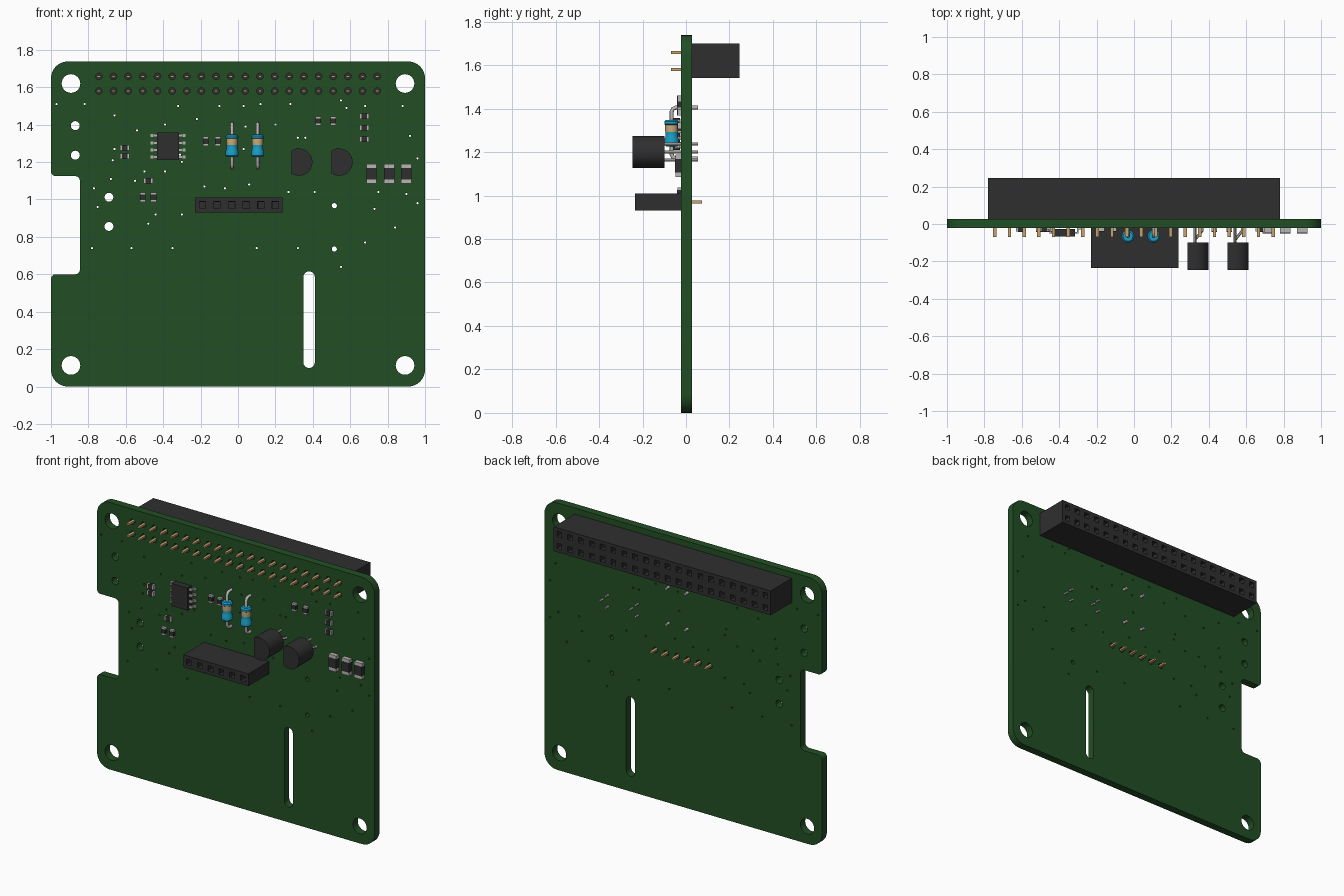
import bpy, bmesh, math
from mathutils import Vector, Matrix

if "Cube" in bpy.data.objects:
    bpy.data.objects.remove(bpy.data.objects["Cube"], do_unlink=True)


def material(name, rgb):
    m = bpy.data.materials.new(name)
    m.use_nodes = True
    m.diffuse_color = (*rgb, 1)
    m.node_tree.nodes["Principled BSDF"].inputs["Base Color"].default_value = (*rgb, 1)
    return m


GREEN = material("board green", (0.016, 0.078, 0.018))
BLACK = material("black plastic", (0.028, 0.028, 0.029))
GREY = material("tinned metal", (0.48, 0.47, 0.45))
GOLD = material("gold pin", (0.58, 0.36, 0.16))
BLUE = material("resistor blue", (0.01, 0.34, 0.55))
TAN = material("band tan", (0.60, 0.42, 0.20))
FRONT, BACK = -0.022, 0.028          # y of the two board faces


def finish(name, bm, mats, smooth=False):
    bmesh.ops.recalc_face_normals(bm, faces=bm.faces)
    me = bpy.data.meshes.new(name)
    bm.to_mesh(me)
    bm.free()
    for m in mats:
        me.materials.append(m)
    ob = bpy.data.objects.new(name, me)
    bpy.context.collection.objects.link(ob)
    if smooth:
        select(ob)
        bpy.ops.object.shade_smooth_by_angle(angle=math.radians(35))
    return ob


def select(ob):
    bpy.ops.object.select_all(action='DESELECT')
    ob.select_set(True)
    bpy.context.view_layer.objects.active = ob


def box(bm, x, y, z, mat=0):
    """Add a box given (min, max) on each axis."""
    lo, hi = Vector((x[0], y[0], z[0])), Vector((x[1], y[1], z[1]))
    m = Matrix.Translation((lo + hi) / 2) @ Matrix.Diagonal((*(hi - lo), 1))
    for v in bmesh.ops.create_cube(bm, size=1, matrix=m)["verts"]:
        for f in v.link_faces:
            f.material_index = mat


def curve_object(name, splines, mat, cyclic, **settings):
    cu = bpy.data.curves.new(name, 'CURVE')
    for key, val in settings.items():
        setattr(cu, key, val)
    for pts in splines:
        s = cu.splines.new('POLY')
        s.points.add(len(pts) - 1)
        for p, c in zip(s.points, pts):
            p.co = (*c, 1) if len(c) == 3 else (*c, 0, 1)
        s.use_cyclic_u = cyclic
    cu.materials.append(mat)
    ob = bpy.data.objects.new(name, cu)
    bpy.context.collection.objects.link(ob)
    return ob


def to_mesh(ob, smooth=False):
    select(ob)
    bpy.ops.object.convert(target='MESH')
    ob = bpy.context.object
    if smooth:
        bpy.ops.object.shade_smooth_by_angle(angle=math.radians(50))
    return ob


def arc(cx, cz, r, a0, a1, n):
    return [(cx + r * math.cos(math.radians(a0 + (a1 - a0) * i / n)),
             cz + r * math.sin(math.radians(a0 + (a1 - a0) * i / n))) for i in range(n + 1)]


def circle(cx, cz, r, n=12):
    return arc(cx, cz, r, 0, 360 - 360 / n, n - 1)


def plate(name, outlines, y0, y1, mat, smooth=False):
    """Upright plate cut from x-z outlines, running from y0 to y1."""
    ob = curve_object(name, outlines, mat, True, dimensions='2D', fill_mode='BOTH',
                      extrude=(y1 - y0) / 2)
    ob = to_mesh(ob)
    ob.data.transform(Matrix.Translation((0, (y0 + y1) / 2, 0)) @ Matrix.Rotation(math.pi / 2, 4, 'X'))
    if smooth:
        select(ob)
        bpy.ops.object.shade_smooth_by_angle(angle=math.radians(35))
    return ob


# Circuit board: rounded outline with a side notch, slot and drilled holes
W, H, R, N = 1.0, 1.738, 0.09, -0.845
outline = (arc(W - R, R, R, -90, 0, 8) + arc(W - R, H - R, R, 0, 90, 8)
           + arc(-W + R, H - R, R, 90, 180, 8)
           + arc(-W + 0.025, 1.15, 0.025, 180, 270, 4) + arc(N - 0.025, 1.10, 0.025, 90, 0, 4)
           + arc(N - 0.025, 0.625, 0.025, 0, -90, 4) + arc(-W + 0.025, 0.575, 0.025, 90, 180, 4)
           + arc(-W + R, R, R, 180, 270, 8))
slot = arc(0.38, 0.585, 0.031, 0, 180, 8) + arc(0.38, 0.13, 0.031, 180, 360, 8)
PITCH = 0.0783
header_x = [(i - 9.5) * PITCH for i in range(20)]
header_z = (1.58, 1.658)
socket_x = [0.005 + (i - 2.5) * PITCH for i in range(6)]
holes = [circle(x, z, 0.05, 24) for x in (-0.893, 0.893) for z in (0.113, 1.62)]
holes += [circle(x, z, 0.024, 16) for x, z in ((-0.87, 1.395), (-0.87, 1.237), (-0.69, 1.012), (-0.69, 0.856))]
holes += [circle(0.515, z, 0.014) for z in (0.735, 0.967)]
holes += [circle(x, z, 0.018) for x in header_x for z in header_z]
holes += [circle(x, 0.97, 0.018) for x in socket_x]
# Via positions in hundredths of a unit
vias = ((-97, 151), (-82, 151), (-66, 145), (-54, 137), (-66, 127), (-67, 121), (-39, 140), (-32, 150),
        (-22, 143), (-10, 150), (3, 150), (12, 151), (28, 151), (55, 153), (58, 149), (68, 150),
        (88, 150), (92, 134), (36, 133), (32, 133), (20, 140), (4, 139), (3, 127), (6, 108),
        (27, 104), (41, 104), (-18, 107), (-7, 106), (-30, 120), (-31, 124), (-39, 115), (-50, 115),
        (-55, 110), (-68, 111), (-77, 106), (-75, 96), (-48, 87), (-44, 92), (-30, 92), (-78, 74),
        (-57, 74), (-35, 74), (10, 74), (32, 74), (55, 64), (68, 77), (84, 85), (73, 95),
        (75, 104), (90, 103), (96, 98), (96, 122))
holes += [circle(x / 100, z / 100, 0.006, 8) for x, z in vias]
plate("circuit_board", [outline, slot] + holes, FRONT, BACK, GREEN)


def socket_strip(name, cols, rows, cx, cz, size, y_base, y_open, depth):
    """Block of connector sockets whose openings face y_open."""
    bm = bmesh.new()
    bmesh.ops.create_grid(bm, x_segments=cols, y_segments=rows, size=0.5)
    openings = list(bm.faces)
    rim = [e for e in bm.edges if e.is_boundary]
    length = abs(y_open - y_base)
    walls = bmesh.ops.extrude_edge_only(bm, edges=rim)["geom"]
    low = [v for v in walls if isinstance(v, bmesh.types.BMVert)]
    bmesh.ops.translate(bm, verts=low, vec=(0, 0, -length))
    bmesh.ops.contextual_create(bm, geom=[e for e in bm.edges if e.is_boundary])
    bmesh.ops.scale(bm, verts=bm.verts, vec=(size[0], size[1], 1))
    bm.normal_update()
    bmesh.ops.inset_individual(bm, faces=openings, thickness=0.022, use_even_offset=True)
    bmesh.ops.inset_individual(bm, faces=openings, thickness=0.001, depth=-depth)
    turn = math.pi / 2 if y_open < y_base else -math.pi / 2
    bm.transform(Matrix.Translation((cx, y_open, cz)) @ Matrix.Rotation(turn, 4, 'X'))
    return finish(name, bm, [BLACK])


# Rear header block and front six-way socket, with their pins
socket_strip("rear_header", 20, 2, 0, 1.62, (1.563, 0.158), BACK, 0.245, 0.12)
socket_strip("front_socket", 6, 1, 0.005, 0.97, (0.468, 0.08), FRONT, -0.235, 0.15)
bm = bmesh.new()
for x in header_x:
    for z in header_z:
        box(bm, (x - 0.009, x + 0.009), (-0.07, 0.05), (z - 0.006, z + 0.006))
finish("header_pins", bm, [GOLD])
bm = bmesh.new()
for x in socket_x:
    box(bm, (x - 0.009, x + 0.009), (-0.04, 0.073), (0.964, 0.976))
finish("socket_pins", bm, [GOLD])

# Axial resistors: turned bodies with a tan band, and bent leads
profile = ((0, 1.226), (0.026, 1.226), (0.034, 1.234), (0.034, 1.258), (0.029, 1.268), (0.029, 1.292),
           (0.030, 1.300), (0.030, 1.325), (0.034, 1.328), (0.034, 1.340), (0.026, 1.348), (0, 1.348))
for side, x in (("right", -0.032), ("left", 0.105)):
    bm = bmesh.new()
    verts = [bm.verts.new((r, 0, z)) for r, z in profile]
    edges = [bm.edges.new(p) for p in zip(verts, verts[1:])]
    bmesh.ops.spin(bm, geom=verts + edges, cent=(0, 0, 0), axis=(0, 0, 1), angle=math.tau, steps=20)
    bmesh.ops.remove_doubles(bm, verts=bm.verts, dist=0.0005)
    for f in bm.faces:
        f.material_index = int(1.291 < f.calc_center_median().z < 1.3255)
    bmesh.ops.translate(bm, verts=bm.verts, vec=(x, -0.066, 0))
    finish(side + "_resistor_body", bm, [BLUE, TAN], smooth=True)
    leads = [[(x, 0.055, z), (x, -0.046, z), (x, -0.060, z + s * 0.006), (x, -0.066, z + s * 0.02),
              (x, -0.066, z + s * 0.09)] for z, s in ((1.405, -1), (1.17, 1))]
    to_mesh(curve_object(side + "_resistor_leads", leads, GREY, False, dimensions='3D',
                         bevel_depth=0.0095, bevel_resolution=2, use_fill_caps=True), True)

# Transistors: D-shaped bodies on three legs, middle leg splayed
for side, x in (("right", 0.325), ("left", 0.54)):
    plate(side + "_transistor_body", [arc(x, 1.2, 0.073, -123, 123, 24)], -0.245, -0.098, BLACK, True)
    legs = [[(x, -0.11, z), (x, -0.085, z), (x + dx, -0.035, z), (x + dx, 0.055, z)]
            for z, dx in ((1.163, 0), (1.2, 0.04), (1.238, 0))]
    to_mesh(curve_object(side + "_transistor_legs", legs, GREY, False, dimensions='3D',
                         bevel_depth=0.008, bevel_resolution=1, use_fill_caps=True), True)

# Eight-leg chip
bm = bmesh.new()
box(bm, (-0.433, -0.315), (-0.068, -0.028), (1.21, 1.357))
for z in (1.227, 1.264, 1.303, 1.341):
    for s in (-1, 1):
        for a, b, y0, y1 in ((0.055, 0.078, -0.052, -0.042), (0.070, 0.078, -0.052, FRONT), (0.070, 0.094, -0.03, FRONT)):
            xs = sorted((-0.374 + s * a, -0.374 + s * b))
            box(bm, xs, (y0, y1), (z - 0.008, z + 0.008), 1)
finish("eight_leg_chip", bm, [BLACK, GREY])


def surface_part(name, x, z, length, width, height, cap, upright):
    """Chip component: dark body between two metal end caps."""
    bm = bmesh.new()
    for a, b, h, m in ((-length / 2 + cap, length / 2 - cap, height + 0.002, 0),
                       (-length / 2, -length / 2 + cap, height, 1), (length / 2 - cap, length / 2, height, 1)):
        along, across = (a, b), (-width / 2, width / 2)
        dx, dz = (across, along) if upright else (along, across)
        box(bm, (x + dx[0], x + dx[1]), (FRONT - h, FRONT), (z + dz[0], z + dz[1]), m)
    finish(name, bm, [BLACK, GREY])


# Small chip components, then the three larger ones
small = ((-0.605, 1.277, 0), (-0.605, 1.232, 0), (-0.48, 1.10, 0), (0.675, 1.445, 0), (0.675, 1.383, 0),
         (0.675, 1.322, 0), (-0.51, 1.012, 1), (-0.452, 1.012, 1), (-0.172, 1.312, 1), (-0.108, 1.312, 1),
         (0.43, 1.42, 1), (0.51, 1.42, 1))
for i, (x, z, up) in enumerate(small):
    surface_part(f"small_chip_{i + 1}", x, z, 0.05, 0.03, 0.018, 0.011, up)
for i, x in enumerate((0.714, 0.808, 0.899)):
    surface_part(f"large_chip_{i + 1}", x, 1.137, 0.105, 0.055, 0.027, 0.022, True)
